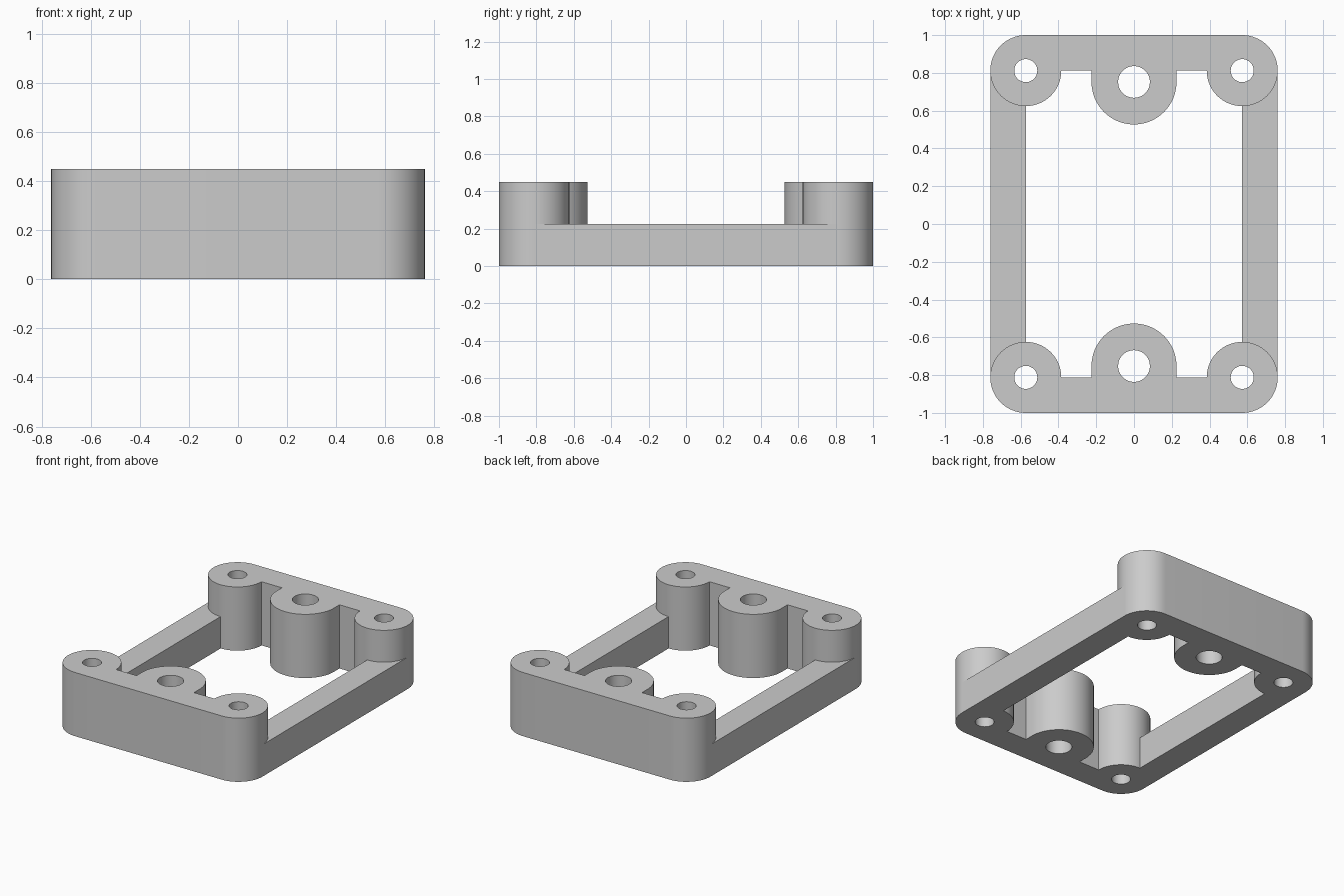
import bpy
import bmesh
from math import cos, sin, radians

cube = bpy.data.objects.get("Cube")
if cube:
    bpy.data.objects.remove(cube, do_unlink=True)

HEIGHT, RAIL_HEIGHT = 0.45, 0.225
CORNER_X, CORNER_Y, CORNER_R, CORNER_HOLE = 0.573, 0.812, 0.188, 0.061
BOSS_Y, BOSS_R, BOSS_HOLE = 0.752, 0.225, 0.084

grey = bpy.data.materials.new("plain grey")
grey.use_nodes = True
colour = (0.6, 0.6, 0.6, 1)
grey.diffuse_color = colour
grey.node_tree.nodes["Principled BSDF"].inputs["Base Color"].default_value = colour


def arc(x, y, r, start, end, steps):
    angles = [radians(start + (end - start) * i / steps) for i in range(steps + 1)]
    return [(x + r * cos(a), y + r * sin(a)) for a in angles]


def circle(x, y, r):
    return arc(x, y, r, 0, 360, 48)[:-1]


def extrude_profile(name, loops, height, flip_x=1, flip_y=1):
    """Fill an outline, leaving inner loops open, and raise it to a solid."""
    bm = bmesh.new()
    edges = []
    for loop in loops:
        verts = [bm.verts.new((x * flip_x, y * flip_y, 0)) for x, y in loop]
        edges += [bm.edges.new((v, verts[i - 1])) for i, v in enumerate(verts)]
    bmesh.ops.triangle_fill(bm, use_beauty=True, edges=edges, normal=(0, 0, 1))
    raised = bmesh.ops.extrude_face_region(bm, geom=bm.faces[:])["geom"]
    top = [g for g in raised if isinstance(g, bmesh.types.BMVert)]
    bmesh.ops.translate(bm, verts=top, vec=(0, 0, height))
    bmesh.ops.recalc_face_normals(bm, faces=bm.faces[:])
    mesh = bpy.data.meshes.new(name)
    bm.to_mesh(mesh)
    bm.free()
    mesh.materials.append(grey)
    obj = bpy.data.objects.new(name, mesh)
    bpy.context.collection.objects.link(obj)
    bpy.ops.object.select_all(action="DESELECT")
    obj.select_set(True)
    bpy.context.view_layer.objects.active = obj
    bpy.ops.object.shade_smooth_by_angle(angle=radians(30))


# End block: two rounded corners and a central boss joined by a thin web
outline = arc(CORNER_X, CORNER_Y, CORNER_R, 180, 450, 48)
outline += arc(-CORNER_X, CORNER_Y, CORNER_R, 90, 360, 48)
outline += [(-BOSS_R, CORNER_Y)]
outline += arc(0, BOSS_Y, BOSS_R, 180, 360, 40)
outline += [(BOSS_R, CORNER_Y)]
holes = [circle(CORNER_X, CORNER_Y, CORNER_HOLE),
         circle(-CORNER_X, CORNER_Y, CORNER_HOLE),
         circle(0, BOSS_Y, BOSS_HOLE)]
for name, side in (("back_end_block", 1), ("front_end_block", -1)):
    extrude_profile(name, [outline] + holes, HEIGHT, flip_y=side)

# Low side rails, their ends hollowed to fit the rounded corners
rail = arc(CORNER_X, CORNER_Y, CORNER_R, 360, 270, 16)
rail += arc(CORNER_X, -CORNER_Y, CORNER_R, 90, 0, 16)
for name, side in (("left_rail", 1), ("right_rail", -1)):
    extrude_profile(name, [rail], RAIL_HEIGHT, flip_x=side)
